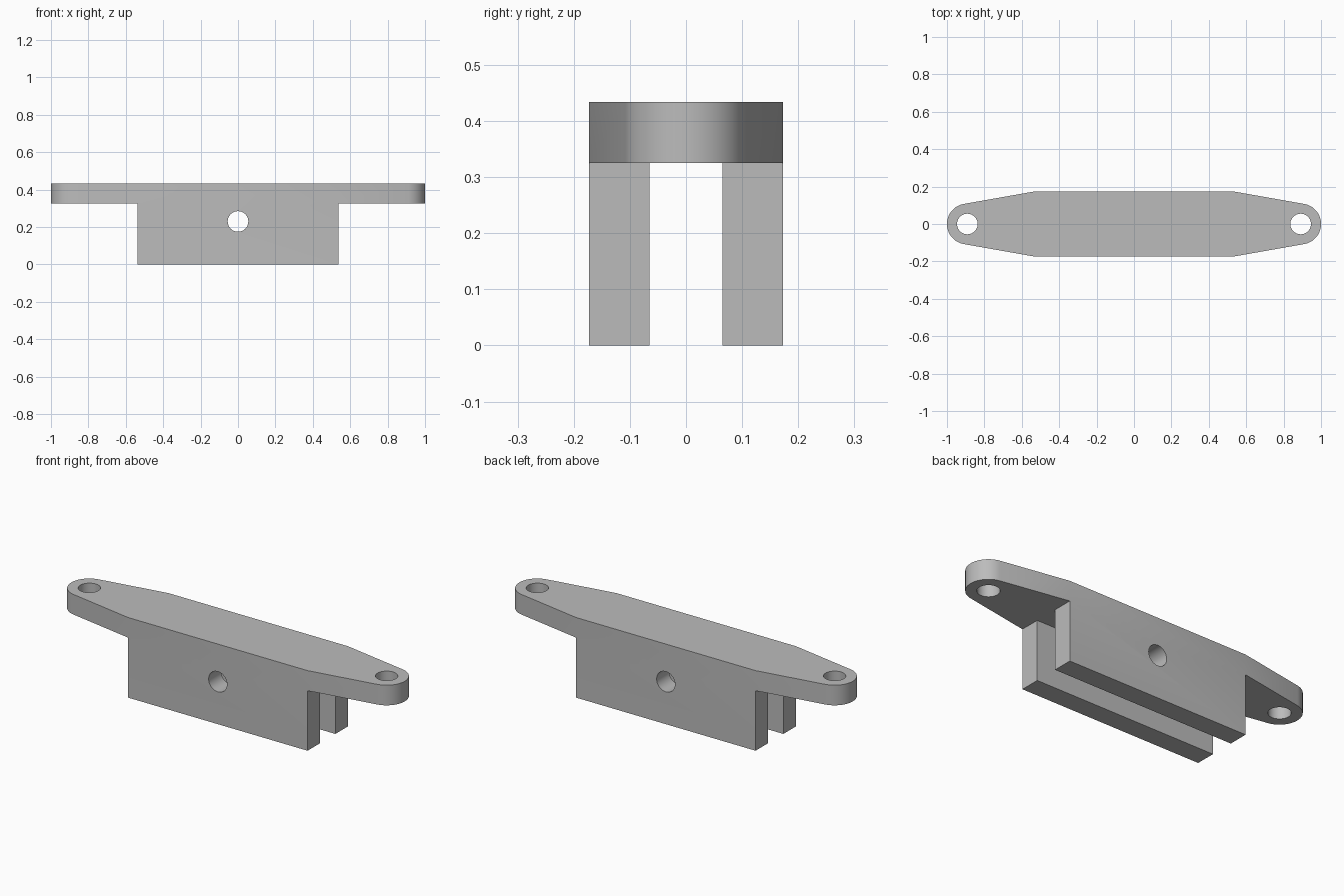
import bpy, bmesh
from math import atan2, acos, cos, sin, hypot, pi

if "Cube" in bpy.data.objects:
    bpy.data.objects.remove(bpy.data.objects["Cube"])

HALF_X, HALF_Y = 0.538, 0.173      # straight middle section
PLATE_Z, TOP_Z = 0.325, 0.434
EYE_X, EYE_R, HOLE_R = 0.891, 0.109, 0.055
SLOT_Y, PIN_Z = 0.065, 0.23

grey = bpy.data.materials.new("plain grey")
grey.use_nodes = True
colour = (0.5, 0.5, 0.5, 1)
grey.diffuse_color = colour
grey.node_tree.nodes["Principled BSDF"].inputs["Base Color"].default_value = colour


def prism(name, outline, z0, z1):
    """Extrude a counter-clockwise outline from z0 up to z1."""
    bm = bmesh.new()
    face = bm.faces.new([bm.verts.new((x, y, z0)) for x, y in outline])
    top = bmesh.ops.extrude_face_region(bm, geom=[face])["geom"]
    bmesh.ops.translate(bm, vec=(0, 0, z1 - z0),
                        verts=[v for v in top if isinstance(v, bmesh.types.BMVert)])
    bmesh.ops.recalc_face_normals(bm, faces=bm.faces)
    mesh = bpy.data.meshes.new(name)
    bm.to_mesh(mesh)
    bm.free()
    mesh.materials.append(grey)
    obj = bpy.data.objects.new(name, mesh)
    bpy.context.collection.objects.link(obj)
    return obj


def drill(name, location, rotation=(0, 0, 0)):
    bpy.ops.mesh.primitive_cylinder_add(vertices=64, radius=HOLE_R, depth=1,
                                        location=location, rotation=rotation)
    obj = bpy.context.object
    obj.name = name
    obj.data.materials.append(grey)
    return obj


def combine(target, tool, operation):
    mod = target.modifiers.new(tool.name, "BOOLEAN")
    mod.operation, mod.solver, mod.object = operation, "EXACT", tool
    bpy.context.view_layer.objects.active = target
    bpy.ops.object.modifier_apply(modifier=mod.name)
    bpy.data.objects.remove(tool)


# Plate: straight middle tapering tangentially into round eyes
dx = HALF_X - EYE_X
tangent = atan2(HALF_Y, dx) - acos(EYE_R / hypot(dx, HALF_Y))
steps = 32
arc = [-tangent + 2 * tangent * i / steps for i in range(steps + 1)]
right = [(HALF_X, -HALF_Y)]
right += [(EYE_X + EYE_R * cos(a), EYE_R * sin(a)) for a in arc]
right += [(HALF_X, HALF_Y)]
bracket = prism("bracket", right + [(-x, -y) for x, y in right], PLATE_Z, TOP_Z)

# Two cheeks below the plate, flush with its long sides
for name, y0, y1 in (("front_cheek", -HALF_Y, -SLOT_Y), ("back_cheek", SLOT_Y, HALF_Y)):
    rect = [(-HALF_X, y0), (HALF_X, y0), (HALF_X, y1), (-HALF_X, y1)]
    combine(bracket, prism(name, rect, 0, PLATE_Z), "UNION")

# Bolt holes through the eyes and a pin hole through both cheeks
for side in (-1, 1):
    combine(bracket, drill("bolt_hole", (side * EYE_X, 0, PLATE_Z)), "DIFFERENCE")
combine(bracket, drill("pin_hole", (0, 0, PIN_Z), (pi / 2, 0, 0)), "DIFFERENCE")

# Merge flush faces and smooth only the curved walls
bm = bmesh.new()
bm.from_mesh(bracket.data)
bmesh.ops.remove_doubles(bm, verts=bm.verts, dist=0.0001)
bmesh.ops.dissolve_limit(bm, angle_limit=0.01, verts=bm.verts, edges=bm.edges)
bm.to_mesh(bracket.data)
bm.free()
bpy.ops.object.select_all(action="DESELECT")
bracket.select_set(True)
bpy.context.view_layer.objects.active = bracket
bpy.ops.object.shade_smooth_by_angle(angle=pi / 6)
